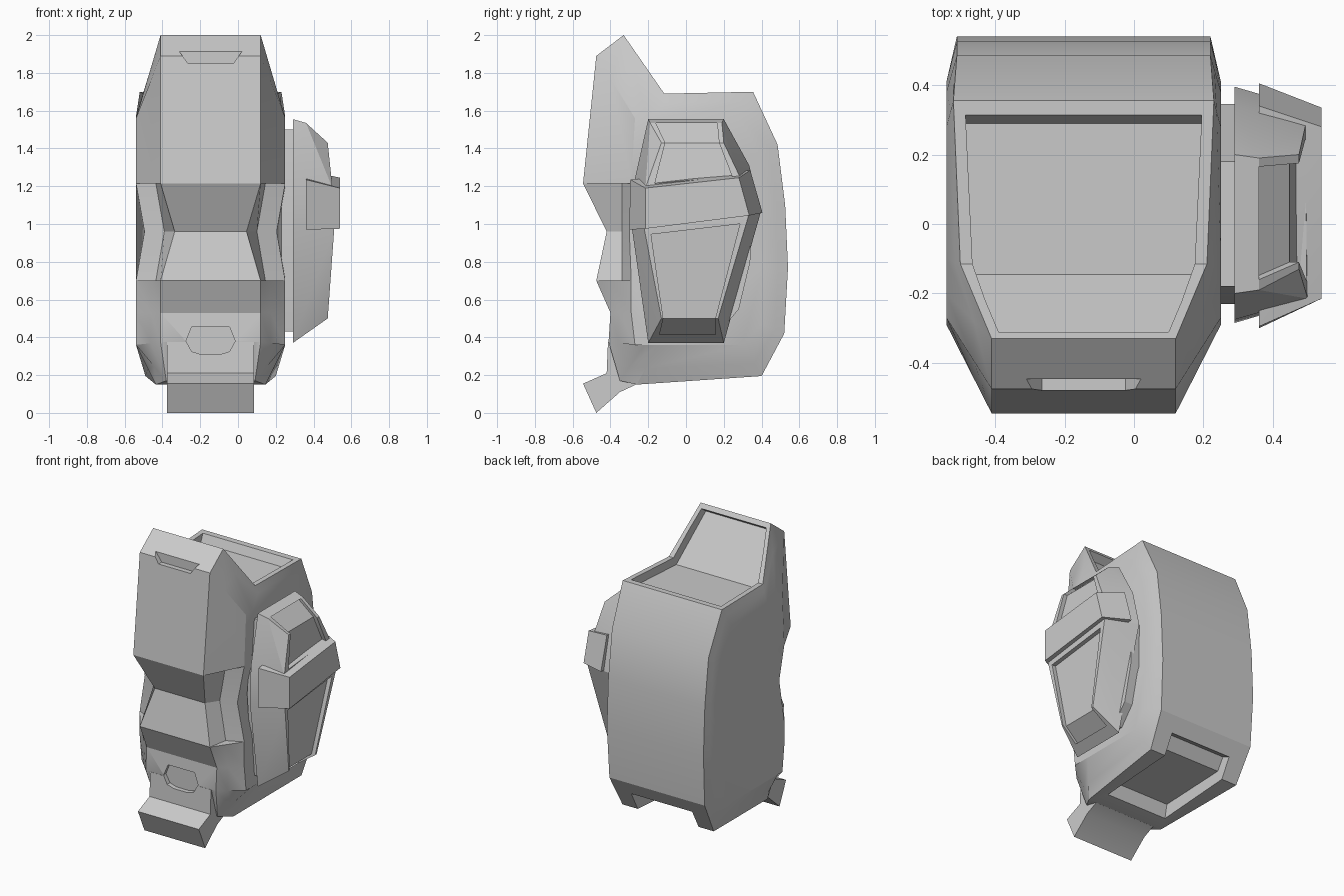
import bpy, bmesh
from math import radians
from mathutils import Vector

if "Cube" in bpy.data.objects:
    bpy.data.objects.remove(bpy.data.objects["Cube"])

CX = -0.145  # centre line of the main body


def finish(name, bm, dissolve=0):
    bmesh.ops.remove_doubles(bm, verts=bm.verts, dist=0.0005)
    if dissolve:
        bmesh.ops.dissolve_limit(bm, angle_limit=radians(dissolve), verts=bm.verts, edges=bm.edges)
    else:
        bmesh.ops.triangulate(bm, faces=[f for f in bm.faces if len(f.verts) > 4])
    bmesh.ops.recalc_face_normals(bm, faces=bm.faces)
    me = bpy.data.meshes.new(name)
    bm.to_mesh(me)
    bm.free()
    ob = bpy.data.objects.new(name, me)
    bpy.context.collection.objects.link(ob)
    return ob


def loft(name, loops):
    """Skin equal-length loops of points and cap both ends."""
    bm = bmesh.new()
    rings = [[bm.verts.new(p) for p in lp] for lp in loops]
    n = len(rings[0])
    for a, b in zip(rings, rings[1:]):
        for i in range(n):
            j = (i + 1) % n
            bm.faces.new((a[i], a[j], b[j], b[i]))
    bm.faces.new(rings[0])
    bm.faces.new(rings[-1])
    return finish(name, bm)


def slab(name, pts):
    """Symmetric solid from (y, z, half width) points."""
    return loft(name, [[(CX + s * w, y, z) for y, z, w in pts] for s in (-1, 1)])


def hull(name, pts):
    bm = bmesh.new()
    for p in pts:
        bm.verts.new(p)
    res = bmesh.ops.convex_hull(bm, input=bm.verts)
    junk = {g for g in res["geom_interior"] + res["geom_unused"] if isinstance(g, bmesh.types.BMVert)}
    bmesh.ops.delete(bm, geom=list(junk), context='VERTS')
    return finish(name, bm, 2)


def activate(ob):
    bpy.ops.object.select_all(action='DESELECT')
    ob.select_set(True)
    bpy.context.view_layer.objects.active = ob


def combine(ob, other, op='DIFFERENCE'):
    activate(ob)
    m = ob.modifiers.new("cut", 'BOOLEAN')
    m.operation, m.object, m.solver = op, other, 'EXACT'
    bpy.ops.object.modifier_apply(modifier=m.name)
    bpy.data.objects.remove(other)


# Main body: centre profile (y, z, half width) and matching side outline (y, z)
rows = [
    (-.33, 2.0, .265, -.20, 1.56), (-.475, 1.89, .265, -.27, 1.56),
    (-.545, 1.215, .265, -.29, 1.215), (-.545, 1.215, .265, -.29, 1.215),
    (-.42, .96, .19, -.30, .96), (-.475, .70, .265, -.29, .70),
    (-.475, .70, .265, -.29, .70), (-.40, .53, .265, -.29, .53),
    (-.41, .375, .265, -.27, .36), (-.35, .17, .235, -.22, .36),
    (-.26, .15, .29, -.15, .36), (.40, .195, .345, .30, .36),
    (.52, .42, .36, .40, .47), (.54, .77, .365, .41, .77),
    (.525, 1.1, .365, .41, 1.1), (.485, 1.42, .365, .38, 1.38),
    (.355, 1.70, .375, .28, 1.57), (-.115, 1.69, .355, -.10, 1.57)]
waist = {3: (-.34, .29), 4: (-.34, .245), 5: (-.34, .29)}
centre, middle, side = [], [], []
for i, (y, z, w, sy, sz) in enumerate(rows):
    c, s = Vector((w, y, z)), Vector((.35 if i == 4 else .395, sy, sz))
    m = c.lerp(s, .4)
    if i in waist:
        m = Vector((waist[i][1], waist[i][0], z))
    centre.append(c)
    middle.append(m)
    side.append(s)


def mirrored(lp, s):
    return [(CX + s * p.x, p.y, p.z) for p in lp]


body = loft("main_body", [mirrored(lp, -1) for lp in (side, middle, centre)]
            + [mirrored(lp, 1) for lp in (centre, middle, side)])

# Front lip at the foot of the body
lip = slab("front_lip", [(y, z, .23) for y, z in (
    (-.413, .375), (-.42, .21), (-.545, .155), (-.475, 0), (-.35, .11), (-.26, .152), (-.2, .3))])
combine(body, lip, 'UNION')

# Recesses: top tray, bottom slot, upper front slot, lower front pocket
combine(body, slab("tray_cutter", [
    (-.357, 1.937, .245), (-.145, 1.632, .32), (.29, 1.642, .34),
    (.34, 1.76, .34), (-.085, 1.75, .32), (-.265, 2.005, .245)]))
combine(body, slab("slot_cutter", [(y, z, .23) for y, z in (
    (-.16, .1), (-.13, .25), (.36, .27), (.41, .35), (.55, .29), (.5, .05))]))


def front_cut(pts, y0, y1):
    combine(body, loft("front_cutter", [[(CX + x, y, z) for x, z in pts] for y in (y0, y1)]))


front_cut([(-.165, 1.912), (.165, 1.912), (.12, 1.85), (-.12, 1.85)], -.6, -.445)
front_cut([(-.10, .455), (.10, .455), (.13, .38), (.10, .325), (.05, .31),
           (-.05, .31), (-.10, .325), (-.13, .38)], -.6, -.385)

# Mounting plate between body and side pod
mount = [(-.18, 1.5), (.18, 1.5), (.345, 1.1), (.34, .8), (.28, .55), (.18, .43), (-.18, .43), (-.23, 1.0)]
plate = hull("pod_mount", [(x, y, z) for x in (.23, .31) for y, z in mount])

# Side pod
base = [(-.20, 1.555), (.20, 1.555), (.335, 1.31), (.395, 1.06), (.20, .37), (-.20, .37), (-.285, .97), (-.275, 1.22)]
face = [(-.13, 1.43), (.20, 1.43), (.285, 1.25), (.33, 1.04), (.17, .5), (-.13, .5), (-.22, .97), (-.215, 1.19)]
curve = [(.37, .29), (.5, .475), (1.05, .515), (1.43, .475), (1.535, .36), (1.6, .28)]


def skin_x(z):
    for (a, xa), (b, xb) in zip(curve, curve[1:]):
        if z <= b:
            return xa + (xb - xa) * (z - a) / (b - a)


pod = hull("side_pod", [(.29, y, z) for y, z in base] + [(skin_x(z), y, z) for y, z in face]
           + [(.36, y, 1.535) for y in (-.19, .19)])

# Window recesses on the pod, following its outer skin
for win in ([(-.165, 1.215), (.245, 1.25), (.175, 1.43), (.165, 1.535), (-.16, 1.535), (-.11, 1.43)],
            [(-.185, .945), (.285, 1.0), (.155, .5), (.155, .415), (-.14, .415), (-.12, .5)]):
    combine(pod, loft("window_cutter", [[(skin_x(z) - .028, y, z) for y, z in win],
                                        [(.65, y, z) for y, z in win]]))

# Raised band across the pod
band = hull("pod_band", [(.36, y, z) for y, z in ((-.30, .97), (-.295, 1.235), (.34, 1.285), (.405, 1.06))]
            + [(.54, y, z) for y, z in ((-.215, .975), (-.215, 1.19), (.28, 1.245), (.335, 1.045))])

for ob in (body, plate, pod, band):
    activate(ob)
    bpy.ops.object.shade_smooth_by_angle(angle=radians(22))
